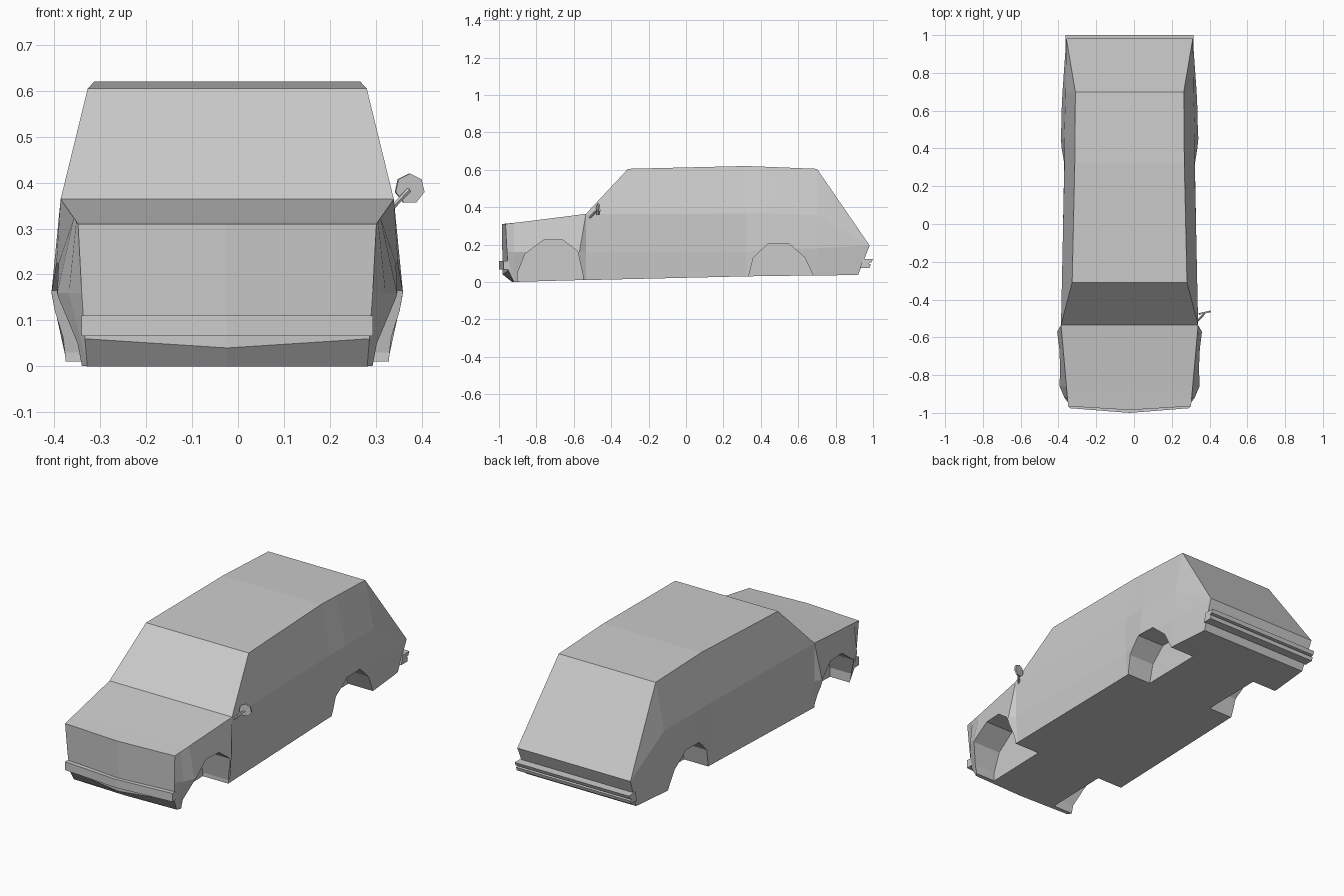
import bpy, bmesh
from mathutils import Vector

if "Cube" in bpy.data.objects:
    bpy.data.objects.remove(bpy.data.objects["Cube"])

CX = -0.0235  # body centre line (the single side mirror shifts it off x = 0)


def make_object(name, faces):
    """Mesh from faces given as coordinate lists; shared corners are merged."""
    bm = bmesh.new()
    verts = {}
    for face in faces:
        ring = []
        for p in face:
            key = tuple(round(c, 4) for c in p)
            if key not in verts:
                verts[key] = bm.verts.new(key)
            if verts[key] not in ring:
                ring.append(verts[key])
        if len(ring) > 2:
            bm.faces.new(ring)
    bmesh.ops.recalc_face_normals(bm, faces=bm.faces)
    mesh = bpy.data.meshes.new(name)
    bm.to_mesh(mesh)
    bm.free()
    ob = bpy.data.objects.new(name, mesh)
    bpy.context.collection.objects.link(ob)
    return ob


def loft(rings):
    """Side faces between closed rings plus the two end caps."""
    n = len(rings[0])
    faces = [[a[i], a[(i + 1) % n], b[(i + 1) % n], b[i]]
             for a, b in zip(rings, rings[1:]) for i in range(n)]
    return faces + [rings[0], rings[-1]]


def mirror_x(p):
    return (2 * CX - p[0], p[1], p[2])


# Body: half sections from floor centre, sill, flank, belt, roof edge, roof centre
def section(floor, sill, flank, belt, roof=None, top_y=None):
    roof = roof or belt
    pts = [(0, *floor), sill, flank, belt, roof,
           (0, roof[1] if top_y is None else top_y, roof[2])]
    return [(x + CX, y, z) for x, y, z in pts]


cowl = (.363, -.535, .364)
tail = (.335, .982, .195)
sections = [
    section((-.98, .04), (.31, -.95, .06), (.317, -.957, .16), (.325, -.965, .31), top_y=-.985),
    section((-.93, 0), (.305, -.92, 0), (.345, -.92, .16), (.329, -.92, .316)),
    section((-.86, .002), (.34, -.86, .002), (.37, -.86, .16), (.334, -.86, .323)),
    section((-.57, .01), (.355, -.57, .01), (.383, -.57, .16), cowl),
    section((-.535, .01), (.35, -.535, .01), (.362, -.535, .16), cowl, (.304, -.31, .605)),
    section((.32, .03), (.342, .32, .03), (.346, .32, .16), (.345, .32, .365), (.29, .32, .62)),
    section((.45, .032), (.352, .45, .032), (.367, .45, .18), (.346, .45, .365), (.289, .45, .615)),
    section((.70, .035), (.345, .70, .035), (.355, .70, .18), (.338, .70, .36), (.287, .70, .605)),
    section((.92, .037), (.325, .92, .037), tail, tail),
]
faces = []
for a, b in zip(sections, sections[1:]):
    faces += [[a[i], a[i + 1], b[i + 1], b[i]] for i in range(5)]
faces += [sections[0], sections[-1]]
faces += [[mirror_x(p) for p in f] for f in faces]
body = make_object("car_body", faces)

# Wheel wells: angular arch prisms cut from both sides
arches = {
    "front_well": [(-.90, -.05), (-.90, .05), (-.86, .15), (-.76, .225),
                   (-.66, .225), (-.58, .165), (-.55, .03), (-.55, -.05)],
    "rear_well": [(.335, -.05), (.335, .03), (.36, .13), (.44, .205),
                  (.55, .205), (.635, .13), (.68, .035), (.68, -.05)],
}
for name, arch in arches.items():
    for s in (-1, 1):
        cutter = make_object(name + "_cutter", loft(
            [[(CX + s * x, y, z) for y, z in arch] for x in (.20, .5)]))
        cutter.hide_render = True
        mod = body.modifiers.new(name, 'BOOLEAN')
        mod.operation = 'DIFFERENCE'
        mod.solver = 'EXACT'
        mod.object = cutter
        bpy.context.view_layer.objects.active = body
        bpy.ops.object.modifier_apply(modifier=mod.name)
        bpy.data.objects.remove(cutter)


# Bumpers: profile (y, z) swept across the car, optionally bowed at the centre
def bumper(name, profile, half, bow):
    rings = [[(CX + x, y + dy, z) for y, z in profile]
             for x, dy in ((-half, 0), (0, bow), (half, 0))]
    return make_object(name, loft(rings))


bumper("front_bumper", [(-.975, .066), (-.975, .111), (-.935, .111), (-.935, .066)], .318, -.025)
bumper("rear_bumper", [(.93, .075), (.982, .075), (.988, .094), (.978, .097),
                       (.98, .102), (.992, .105), (1.0, .124), (.945, .124)], .338, 0)


# Side mirror (right side only): slim stem and seven-sided head
def rod(name, start, end, radius, sides):
    a, b = Vector(start), Vector(end)
    bpy.ops.mesh.primitive_cylinder_add(vertices=sides, radius=radius,
                                        depth=(b - a).length, location=(a + b) / 2)
    ob = bpy.context.object
    ob.name = name
    ob.rotation_euler = (b - a).to_track_quat('Z', 'Y').to_euler()
    return ob


rod("mirror_stem", (.335, -.515, .345), (.372, -.475, .383), .006, 6)
rod("mirror_head", (.375, -.474, .387), (.373, -.465, .387), .033, 7)
